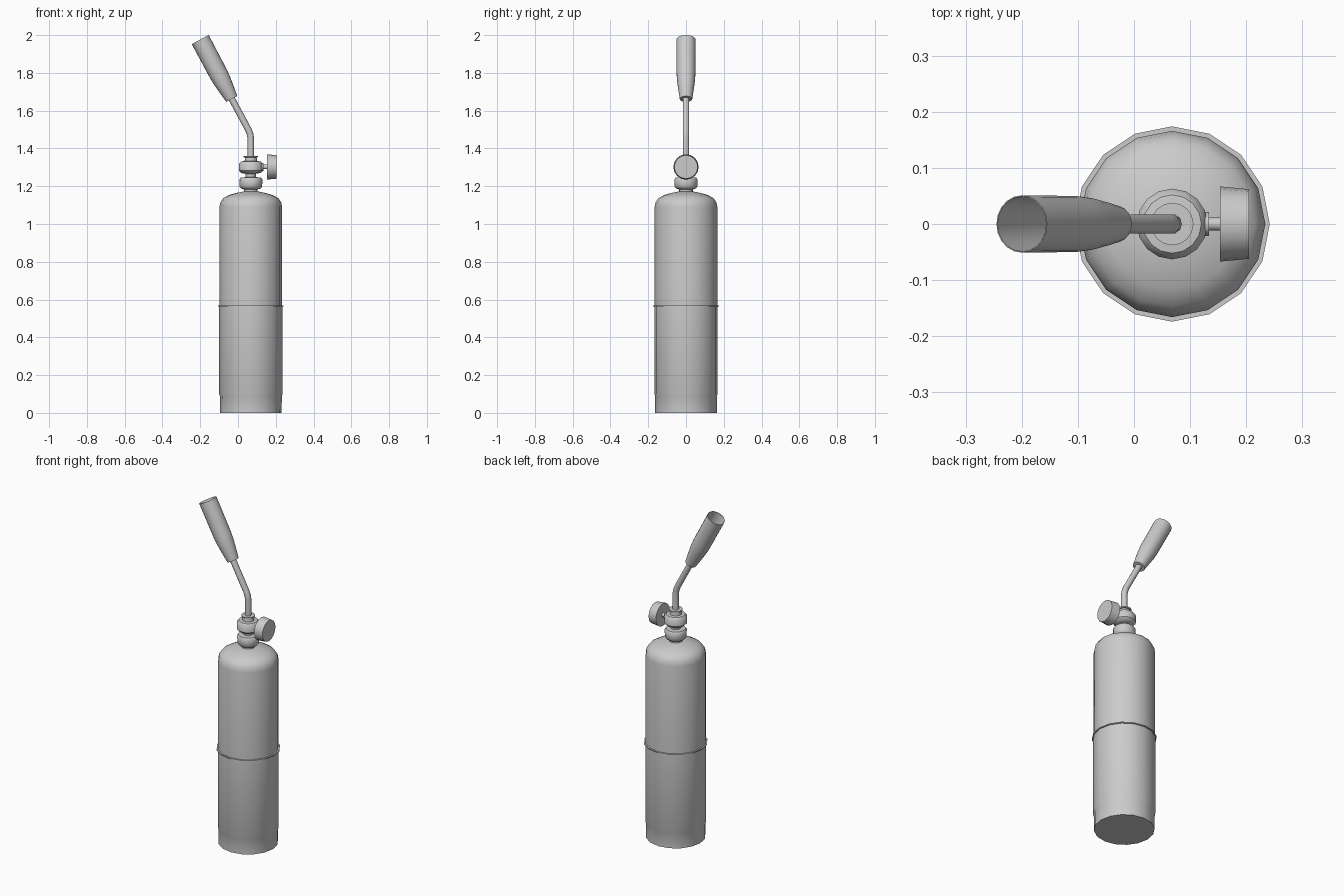
import bpy
import bmesh
import math
from mathutils import Vector

if "Cube" in bpy.data.objects:
    bpy.data.objects.remove(bpy.data.objects["Cube"])

AXIS_X = 0.068  # centre line of the tank and valve


def smooth(obj, angle=40):
    bpy.ops.object.select_all(action='DESELECT')
    obj.select_set(True)
    bpy.context.view_layer.objects.active = obj
    bpy.ops.object.shade_smooth_by_angle(angle=math.radians(angle))


def lathe(name, profile, origin=(AXIS_X, 0, 0), axis=(0, 0, 1), sides=16):
    """Revolve (radius, height) points round an axis; radius 0 closes an end."""
    d = Vector(axis).normalized()
    v = Vector((0, 1, 0))
    u = v.cross(d)
    o = Vector(origin)
    bm = bmesh.new()
    rings = []
    for r, h in profile:
        if r == 0:
            rings.append([bm.verts.new(o + d * h)] * sides)
        else:
            rings.append([bm.verts.new(o + d * h + r * (
                u * math.cos(2 * math.pi * i / sides) +
                v * math.sin(2 * math.pi * i / sides))) for i in range(sides)])
    for a, b in zip(rings, rings[1:]):
        for i in range(sides):
            j = (i + 1) % sides
            bm.faces.new(list(dict.fromkeys((a[i], a[j], b[j], b[i]))))
    mesh = bpy.data.meshes.new(name)
    bm.to_mesh(mesh)
    bm.free()
    obj = bpy.data.objects.new(name, mesh)
    bpy.context.collection.objects.link(obj)
    smooth(obj)
    return obj


# Gas tank: lower sleeve, thin rim, upper body with rounded shoulder
lathe("tank_sleeve", [(0, 0), (0.163, 0), (0.164, 0.09), (0.168, 0.10),
                      (0.168, 0.562)])
lathe("sleeve_rim", [(0.165, 0.562), (0.174, 0.562), (0.174, 0.568), (0.165, 0.568)])
lathe("tank_body", [(0.166, 0.565), (0.166, 1.09), (0.161, 1.115), (0.147, 1.136),
                    (0.117, 1.153), (0.075, 1.165), (0.038, 1.172), (0, 1.172)])

# Valve: stacked collars with narrow necks
lathe("valve", [(0.036, 1.165), (0.036, 1.183), (0.052, 1.188), (0.060, 1.198),
                (0.061, 1.236), (0.054, 1.246), (0.028, 1.248), (0.028, 1.266),
                (0.052, 1.270), (0.063, 1.282), (0.063, 1.318), (0.052, 1.331),
                (0.033, 1.333), (0.031, 1.352), (0.038, 1.354), (0.038, 1.361),
                (0, 1.361)])

# Control knob on its stem, pointing to +x
knob_at = (0.0, 0, 1.302)
lathe("knob_stem", [(0, 0.10), (0.023, 0.10), (0.021, 0.134), (0.012, 0.134),
                    (0.012, 0.156), (0, 0.156)], knob_at, (1, 0, 0), 12)
lathe("knob", [(0, 0.153), (0.067, 0.153), (0.062, 0.205), (0, 0.205)],
      knob_at, (1, 0, 0))

# Bent gas tube
curve = bpy.data.curves.new("gas_tube", 'CURVE')
curve.dimensions = '3D'
curve.bevel_depth = 0.0175
curve.bevel_resolution = 3
curve.use_fill_caps = True
path = [(AXIS_X, 1.35), (AXIS_X, 1.45), (0.065, 1.473), (0.056, 1.497), (-0.045, 1.685)]
spline = curve.splines.new('POLY')
spline.points.add(len(path) - 1)
for p, (x, z) in zip(spline.points, path):
    p.co = (x, 0, z, 1)
tube = bpy.data.objects.new("gas_tube", curve)
bpy.context.collection.objects.link(tube)
bpy.ops.object.select_all(action='DESELECT')
tube.select_set(True)
bpy.context.view_layer.objects.active = tube
bpy.ops.object.convert(target='MESH')
smooth(bpy.context.view_layer.objects.active, 50)

# Flared burner nozzle, hollow and open at the mouth
base, mouth = Vector((-0.033, 0, 1.662)), Vector((-0.2, 0, 1.9765))
length = (mouth - base).length
lathe("burner_nozzle", [(0.016, 0), (0.033, 0), (0.040, 0.05), (0.047, 0.105),
                        (0.050, 0.15), (0.051, length), (0.049, length),
                        (0.048, 0.15), (0.031, 0.01), (0, 0.01)],
      base, mouth - base, 20)
